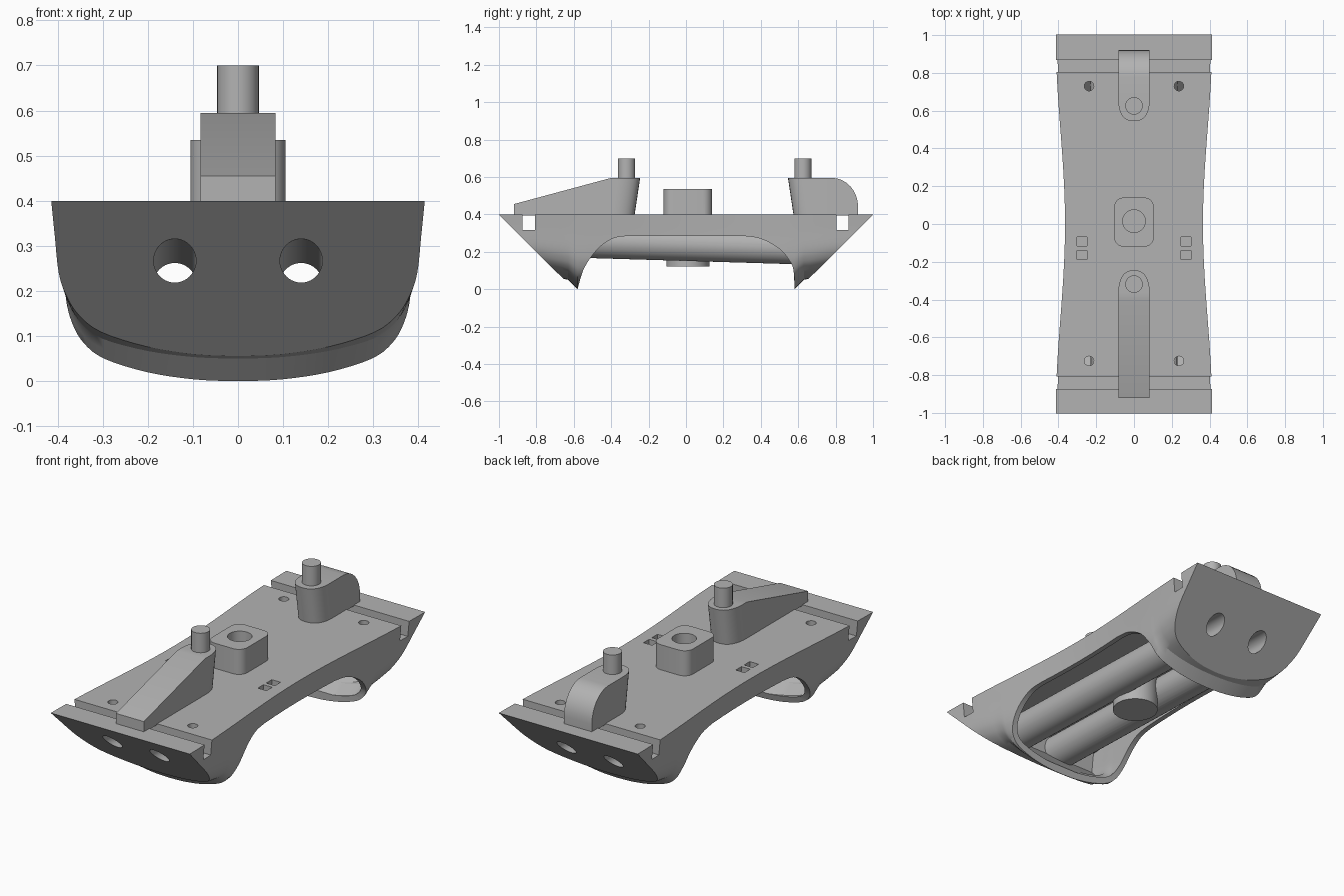
import bpy, bmesh, math

cube = bpy.data.objects.get("Cube")
if cube:
    bpy.data.objects.remove(cube, do_unlink=True)

grey = bpy.data.materials.new("plain_grey")
grey.use_nodes = True
COLOUR = (0.45, 0.45, 0.45, 1)
grey.diffuse_color = COLOUR
grey.node_tree.nodes["Principled BSDF"].inputs["Base Color"].default_value = COLOUR


def loft(name, rings):
    """Closed skin through equally sized rings, capped at both ends."""
    bm = bmesh.new()
    rows = [[bm.verts.new(p) for p in ring] for ring in rings]
    n = len(rows[0])
    for a, b in zip(rows, rows[1:]):
        for i in range(n):
            j = (i + 1) % n
            bm.faces.new((a[i], a[j], b[j], b[i]))
    bm.faces.new(rows[0][::-1])
    bm.faces.new(rows[-1])
    bmesh.ops.recalc_face_normals(bm, faces=bm.faces)
    mesh = bpy.data.meshes.new(name)
    bm.to_mesh(mesh)
    bm.free()
    mesh.materials.append(grey)
    ob = bpy.data.objects.new(name, mesh)
    bpy.context.collection.objects.link(ob)
    return ob


def prism_x(name, yz, half=0.6):
    return loft(name, [[(x, y, z) for y, z in yz] for x in (-half, half)])


def box(name, x, y, z):
    return loft(name, [[(a, y[0], z[0]), (a, y[1], z[0]), (a, y[1], z[1]), (a, y[0], z[1])] for a in x])


def circle(r, n=40):
    return [(r * math.cos(2 * math.pi * i / n), r * math.sin(2 * math.pi * i / n)) for i in range(n)]


def post(name, x, y, r, z0, z1):
    return loft(name, [[(x + a, y + b, z) for a, b in circle(r)] for z in (z0, z1)])


def boolean(target, tool, operation):
    mod = target.modifiers.new("cut", 'BOOLEAN')
    mod.operation, mod.solver, mod.object = operation, 'EXACT', tool
    bpy.ops.object.select_all(action='DESELECT')
    bpy.context.view_layer.objects.active = target
    target.select_set(True)
    bpy.ops.object.modifier_apply(modifier=mod.name)
    bpy.data.objects.remove(tool, do_unlink=True)


def smooth_line(pts, steps=4):
    """Catmull-Rom interpolation of a short list of 2D points."""
    out = []
    for i in range(len(pts) - 1):
        p0, p1, p2, p3 = pts[max(i - 1, 0)], pts[i], pts[i + 1], pts[min(i + 2, len(pts) - 1)]
        for k in range(steps):
            t = k / steps
            out.append(tuple(0.5 * (2 * b + (c - a) * t + (2 * a - 5 * b + 4 * c - d) * t ** 2
                                    + (3 * b - a - 3 * c + d) * t ** 3)
                             for a, b, c, d in zip(p0, p1, p2, p3)))
    return out + [pts[-1]]


# Hull cross-section, waisted along the length and rising at the ends
half_u = smooth_line([(0, 0), (0.1, 0.004), (0.21, 0.02), (0.31, 0.05), (0.358, 0.085),
                      (0.385, 0.13), (0.4, 0.19), (0.407, 0.3), (0.414, 0.4)])
section = [(-x, z) for x, z in half_u[:0:-1]] + half_u
rise = [(0, 0), (0.58, 0), (0.63, 0.05), (0.7, 0.065), (0.8, 0.09), (1.1, 0.11)]


def bottom(y):
    y = abs(y)
    for (a, p), (b, q) in zip(rise, rise[1:]):
        if y <= b:
            return p + (q - p) * (y - a) / (b - a)


def hull_rings(x_scale, lift, top):
    half = [0, 0.1, 0.2, 0.3, 0.4, 0.5, 0.58, 0.605, 0.63, 0.665, 0.7, 0.75, 0.8, 0.87, 0.94, 1.03]
    rings = []
    for y in [-v for v in half[:0:-1]] + half:
        waist = 0.882 + 0.118 * (1 - math.cos(math.pi * min(abs(y), 1))) / 2
        low = bottom(y) + lift
        rings.append([(x * waist * x_scale, y, low + (top - low) * z / 0.4) for x, z in section])
    return rings


hull = loft("hull", hull_rings(1, 0, 0.4))

# Sloping ends and arched belly
front_arch = smooth_line([(-0.58, 0), (-0.55, 0.1), (-0.505, 0.175), (-0.45, 0.235), (-0.38, 0.275), (-0.3, 0.285)])
back_arch = smooth_line([(0.3, 0.285), (0.4, 0.27), (0.5, 0.215), (0.555, 0.15), (0.575, 0.1), (0.58, 0)])
side = ([(-1.0525, 0.45), (-0.59, -0.01), (-0.58, -0.01)] + front_arch + back_arch
        + [(0.58, -0.01), (0.59, -0.01), (1.0525, 0.45)])
boolean(hull, prism_x("side_profile", side), 'INTERSECT')

# Hollow inside
cavity = loft("cavity", hull_rings(0.92, 0.035, 0.345))
boolean(cavity, prism_x("cavity_profile", [(-0.77, 0.42), (-0.77, 0.2286), (-0.43, -0.0952),
                                           (0.43, -0.0952), (0.77, 0.2286), (0.77, 0.42)]), 'INTERSECT')
boolean(hull, cavity, 'DIFFERENCE')


# Lengthwise tubes, tilted slightly down to the back
def tube_z(y):
    return 0.241 - 0.03 * y


for sx in (-0.14, 0.14):
    rings = []
    for end in (-1, 1):
        ring = []
        for a, b in circle(0.09):
            z = tube_z(0.8 * end) + b
            y = end * (0.555 + 1.05 * z)
            ring.append((sx + a, y, tube_z(y) + b))
        rings.append(ring)
    boolean(hull, loft("tube", rings), 'UNION')

# Centre socket: round post below, rounded block above
boolean(hull, post("lower_post", 0, 0.01, 0.115, 0.12, 0.37), 'UNION')
corner = []
for cx, cy, start in ((1, 1, 0), (-1, 1, 90), (-1, -1, 180), (1, -1, 270)):
    for k in range(7):
        a = math.radians(start + 15 * k)
        corner.append((cx * 0.055 + 0.05 * math.cos(a), 0.01 + cy * 0.08 + 0.05 * math.sin(a)))
boolean(hull, loft("socket_block", [[(x, y, z) for x, y in corner] for z in (0.37, 0.535)]), 'UNION')
boolean(hull, post("socket_bore", 0, 0.015, 0.06, 0.3, 0.6), 'DIFFERENCE')

# Bores right through the tubes
for sx in (-0.14, 0.14):
    boolean(hull, loft("bore", [[(sx + a, y, tube_z(y) + b) for a, b in circle(0.047)]
                                for y in (-1.1, 1.1)]), 'DIFFERENCE')

# Cross slots, screw holes and small square pockets in the deck
for y0, y1 in ((-0.873, -0.807), (0.805, 0.868)):
    boolean(hull, box("slot", (-0.6, 0.6), (y0, y1), (0.317, 0.5)), 'DIFFERENCE')
for sx in (-1, 1):
    for y in (-0.725, 0.73):
        boolean(hull, post("screw_hole", sx * 0.238, y, 0.025, 0.3, 0.5), 'DIFFERENCE')
    for y in (-0.163, -0.092):
        boolean(hull, box("pocket", (sx * 0.275 - 0.026, sx * 0.275 + 0.026),
                          (y - 0.024, y + 0.024), (0.36, 0.5)), 'DIFFERENCE')


# Fins: rows of (bottom y, top y, half width, top z)
def fin(name, rows):
    return loft(name, [[(-w, yb, 0.395), (w, yb, 0.395), (w, yt, zt), (-w, yt, zt)]
                       for yb, yt, w, zt in rows])


def nose(y_top, y_bottom, length, direction):
    """Rounded, leaning end of a fin."""
    rows = []
    for k in range(9):
        a = math.radians(88 * k / 8)
        d = direction * length * math.sin(a)
        w = 0.083 * math.cos(a) ** 0.75
        rows.append((y_bottom + d, y_top + d, w, 0.595))
    return rows


front_rows = [(-0.92, -0.92, 0.083, 0.455), (-0.4, -0.4, 0.083, 0.595)] + nose(-0.36, -0.39, 0.115, 1)
front_fin = fin("front_fin", front_rows)
back_rows = [(0.92, 0.92, 0.083, 0.44)]
for k in range(1, 9):
    a = math.radians(90 * k / 8)
    y = 0.78 + 0.14 * math.cos(a)
    back_rows.append((y, y, 0.083, 0.44 + 0.155 * math.sin(a)))
back_fin = fin("back_fin", back_rows + nose(0.65, 0.68, 0.105, -1))

# Pegs on the fins
front_peg = post("front_peg", 0, -0.318, 0.046, 0.58, 0.7)
back_peg = post("back_peg", 0, 0.625, 0.046, 0.58, 0.7)

for ob in (hull, front_fin, back_fin, front_peg, back_peg):
    bpy.ops.object.select_all(action='DESELECT')
    bpy.context.view_layer.objects.active = ob
    ob.select_set(True)
    bpy.ops.object.shade_smooth_by_angle(angle=math.radians(28))
